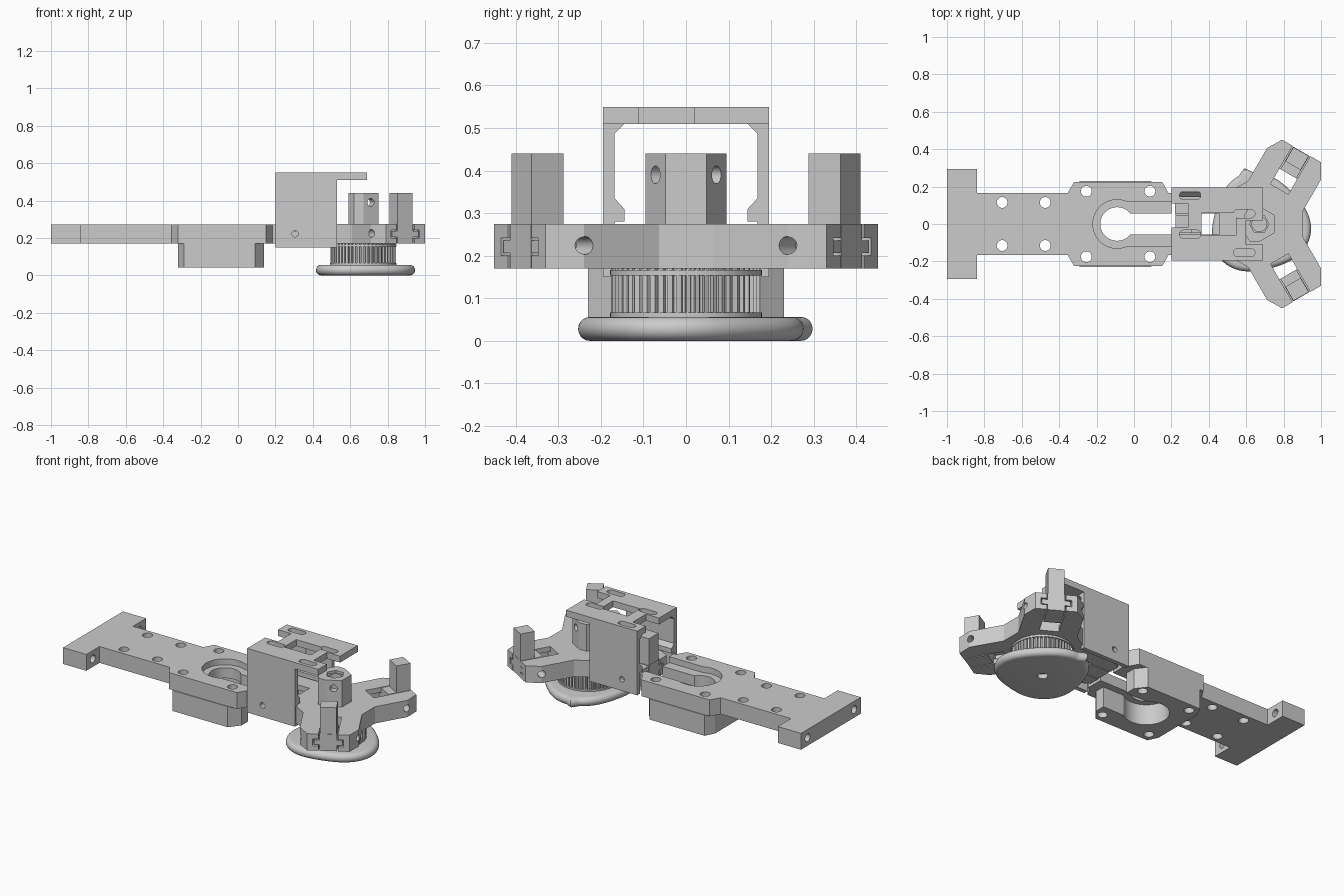
import bpy, bmesh
from math import sin, cos, pi, radians, atan2
from mathutils import Matrix, Vector

if "Cube" in bpy.data.objects:
    bpy.data.objects.remove(bpy.data.objects["Cube"])

HUB = Vector((0.67, 0, 0))


def finish(name, bm):
    bmesh.ops.recalc_face_normals(bm, faces=bm.faces[:])
    me = bpy.data.meshes.new(name)
    bm.to_mesh(me)
    bm.free()
    ob = bpy.data.objects.new(name, me)
    bpy.context.collection.objects.link(ob)
    return ob


def loft(name, rings):
    """Closed solid through a stack of equal-length rings."""
    bm = bmesh.new()
    vs = [[bm.verts.new(p) for p in r] for r in rings]
    n = len(vs[0])
    bm.faces.new(vs[0][::-1])
    bm.faces.new(vs[-1])
    for a, b in zip(vs, vs[1:]):
        for i in range(n):
            j = (i + 1) % n
            bm.faces.new((a[i], a[j], b[j], b[i]))
    return finish(name, bm)


def prism(name, pts, z0, z1, ang=None):
    """Extrude an outline in z; with ang, the outline is (radial, lateral) on a hub arm."""
    if ang is not None:
        pts = [(HUB.x + r * cos(ang) - l * sin(ang), r * sin(ang) + l * cos(ang)) for r, l in pts]
    return loft(name, [[(x, y, z) for x, y in pts] for z in (z0, z1)])


def rect(x0, x1, y0, y1):
    return [(x0, y0), (x1, y0), (x1, y1), (x0, y1)]


def circle(cx, cy, r, n=32):
    return [(cx + r * cos(2 * pi * i / n), cy + r * sin(2 * pi * i / n)) for i in range(n)]


def mirror_y(half):
    return half + [(x, -y) for x, y in reversed(half)]


def drill(p, axis, r, length):
    """Cylindrical cutter centred at p along axis."""
    bm = bmesh.new()
    m = Matrix.Translation(p) @ Vector(axis).to_track_quat('Z', 'Y').to_matrix().to_4x4()
    bmesh.ops.create_cone(bm, cap_ends=True, segments=24, radius1=r, radius2=r, depth=length, matrix=m)
    return finish("cutter", bm)


def boolean(ob, tools, op='DIFFERENCE'):
    bpy.context.view_layer.objects.active = ob
    for t in tools:
        m = ob.modifiers.new("b", 'BOOLEAN')
        m.operation, m.solver, m.object = op, 'EXACT', t
        bpy.ops.object.modifier_apply(modifier=m.name)
        bpy.data.objects.remove(t)


def keyhole(r, w, x_end):
    a = pi / 180 * 40 if w is None else atan2(w, (r * r - w * w) ** 0.5)
    arc = [(-0.09 + r * cos(a + (2 * pi - 2 * a) * i / 32),
            r * sin(a + (2 * pi - 2 * a) * i / 32)) for i in range(33)]
    return arc + [(x_end, -w), (x_end, w)]


# base plate with wide end, keyhole slot and screw holes
plate = prism("base_plate", mirror_y([(-1, .295), (-.84, .295), (-.84, .165), (-.355, .165),
              (-.32, .225), (.15, .225), (.185, .165), (.2, .165)]), .17, .272)
cuts = [prism("cutter", keyhole(.09, .055, .4), .1, .4),
        prism("cutter", keyhole(.13, .118, .4), .235, .4)]
for s in (1, -1):
    cuts += [drill((x, s * .115, .22), (0, 0, 1), .029, .3) for x in (-.705, -.475)]
    cuts += [drill((x, s * .175, .22), (0, 0, 1), .029, .3) for x in (-.255, .085)]
    cuts.append(drill((-.92, s * .23, .22), (1, 0, 0), .024, .3))
boolean(plate, cuts)

# clamp block below the plate
block = prism("lower_block", mirror_y([(-.32, .17), (-.29, .23), (.09, .23), (.14, .165)]), .042, .17)
boolean(block, [prism("cutter", keyhole(.13, .1, .4), 0, .3)] +
        [drill((x, s * .175, .1), (0, 0, 1), .029, .3) for s in (1, -1) for x in (-.255, .085)])

# sliding bracket: channel profile along x
prof = [(.195, .15), (.195, .55), (-.195, .55), (-.195, .15), (-.168, .15), (-.168, .28), (-.145, .28),
        (-.145, .31), (-.168, .335), (-.168, .487), (-.145, .51), (.145, .51), (.168, .487), (.168, .335),
        (.145, .31), (.145, .28), (.168, .28), (.168, .15)]
bracket = loft("sliding_bracket", [[(x, y, z) for y, z in prof] for x in (.2, .69)])
cuts = [prism("cutter", rect(.53, .8, -.3, .3), .1, .51),
        prism("cutter", rect(.36, .545, -.06, .06), .4, .7),
        drill((.305, 0, .222), (0, 1, 0), .017, .6)]
for s in (1, -1):  # top notches and slots repeat by a half turn about the window
    c = .445
    turn = lambda pts: [(c + s * x, s * y) for x, y in pts]
    cuts.append(prism("cutter", turn(rect(-.3, -.155, -.02, .11)), .4, .7))
    for y in (.153, -.055):
        slot = [(-.145 + (.035 if cos(a) > 0 else -.035) + .022 * cos(a), y + .022 * sin(a))
                for a in [2 * pi * (i + .5) / 20 for i in range(20)]]
        cuts.append(prism("cutter", turn(slot), .4, .7))
boolean(bracket, cuts)

# three-armed head
ANGLES = [radians(a) for a in (60, 180, 300)]
arm = [(.17, -.167), (.373, -.167), (.451, -.12), (.451, .12), (.373, .167), (.17, .167)]
outline = [(HUB.x + r * cos(a) - l * sin(a), r * sin(a) + l * cos(a)) for a in ANGLES for r, l in arm]
head = prism("three_arm_head", outline, .17, .274)
cuts = [drill((HUB.x, 0, .22), (0, 0, 1), .04, .4)]
for a in ANGLES:
    cuts += [prism("cutter", rect(.215, .6, -.055, .055), .1, .4, a),
             prism("cutter", rect(.215, .6, -.088, .088), .2, .242, a),
             drill(HUB + Vector((.41 * cos(a), .41 * sin(a), .224)) - Vector((0.04 * cos(a), .04 * sin(a), 0)),
                   (-sin(a), cos(a), 0), .021, .5)]
boolean(head, cuts)

# sliding jaws: T foot and upright post in each arm slot
for a in ANGLES:
    jaw = prism("sliding_jaw", rect(.31, .449, -.049, .049), .17, .274, a)
    boolean(jaw, [prism("foot", rect(.311, .448, -.082, .082), .206, .236, a),
                  prism("post", rect(.36, .447, -.047, .047), .2, .44, a)], 'UNION')

# central post with bore, hex pocket and cross holes
post = prism("centre_post", mirror_y([(.59, .05), (.62, .095), (.67, .095), (.75, .048)]), .27, .44)
boolean(post, [drill((HUB.x, 0, .35), (0, 0, 1), .04, .4),
               prism("cutter", circle(HUB.x, 0, .052, 6), .425, .5)] +
        [drill((.71, s * .072, .39), (.49, s * .87, 0), .021, .1) for s in (1, -1)])

# toothed drive pulley with thin flanges
teeth = 50
gear = []
for i in range(teeth):
    for f, r in ((0, .176), (.5, .172), (.6, .162), (.9, .162)):
        t = 2 * pi * (i + f) / teeth
        gear.append((HUB.x + r * cos(t), r * sin(t)))
prism("pulley_teeth", gear, .05, .17)
for z in (.055, .154):
    prism("pulley_flange", circle(HUB.x, 0, .178, 64), z, z + .012)

# thumb dial: rounded three-lobed disc with a small pointer
N = 144


def dial_radius(t):
    d = (t - radians(105) + pi) % (2 * pi) - pi
    return .262 + .018 * cos(3 * d) + max(0, .028 * (1 - abs(d) / .14))


rings = []
for k in range(11):
    p = -pi / 2 + pi * k / 10
    inset, z = .028 * (1 - cos(p)), .028 * (1 + sin(p))
    rings.append([(HUB.x + (dial_radius(t) - inset) * cos(t), (dial_radius(t) - inset) * sin(t), z)
                  for t in [2 * pi * i / N for i in range(N)]])
dial = loft("thumb_dial", rings)
boolean(dial, [drill((HUB.x, 0, 0), (0, 0, 1), .03, .06)])

# smooth the round surfaces, keep hard edges
for ob in bpy.data.objects:
    ob.select_set(True)
bpy.ops.object.shade_smooth_by_angle(angle=radians(25))
